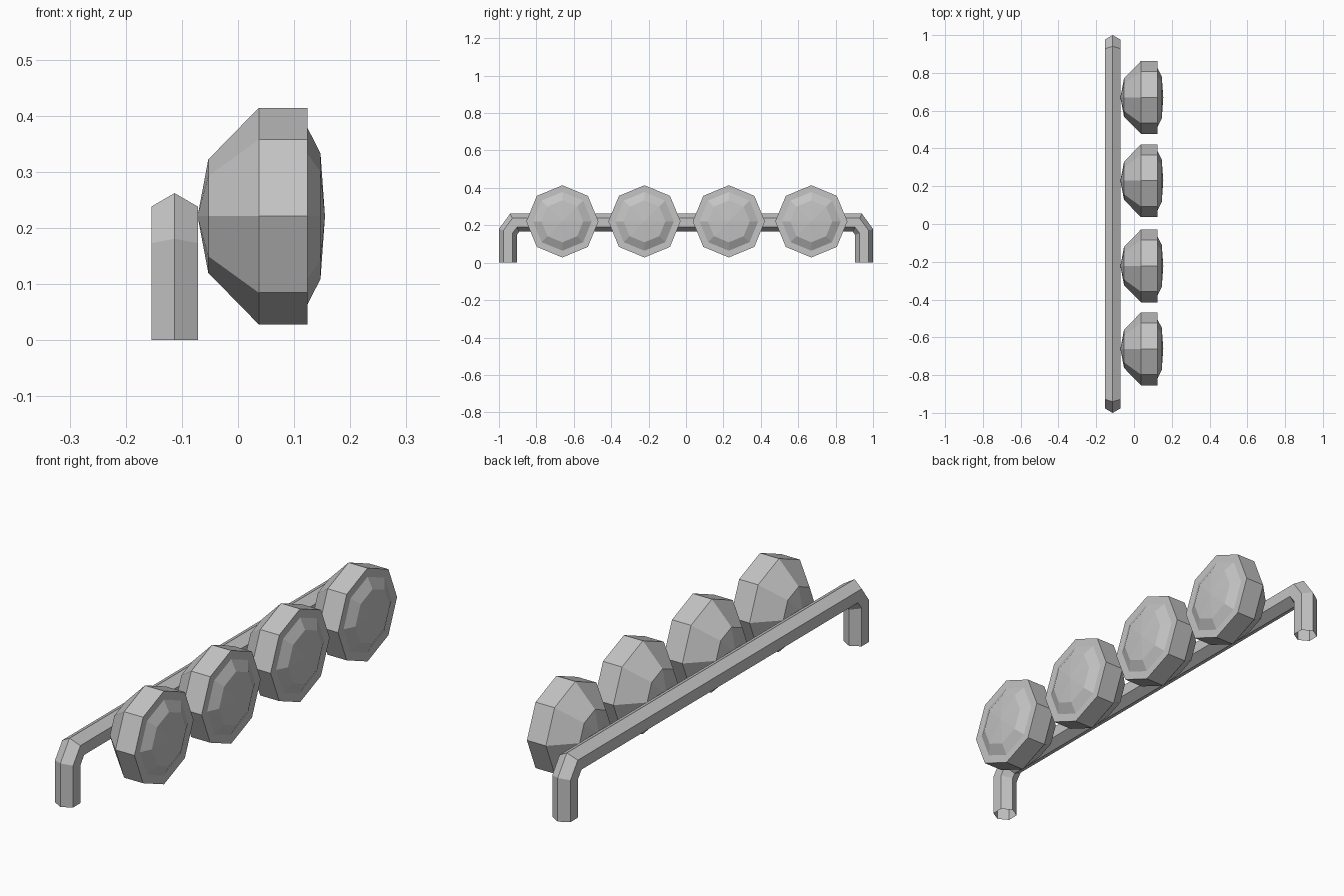
import bpy
import bmesh
from math import cos, sin, tan, pi, atan2
from mathutils import Vector

cube = bpy.data.objects.get("Cube")
if cube:
    bpy.data.objects.remove(cube)

grey = bpy.data.materials.new("plain_grey")
grey.use_nodes = True
grey.diffuse_color = (0.55, 0.55, 0.55, 1)
grey.node_tree.nodes["Principled BSDF"].inputs["Base Color"].default_value = grey.diffuse_color


def finish(name, bm, location=(0, 0, 0)):
    bmesh.ops.recalc_face_normals(bm, faces=bm.faces)
    mesh = bpy.data.meshes.new(name)
    bm.to_mesh(mesh)
    bm.free()
    mesh.materials.append(grey)
    obj = bpy.data.objects.new(name, mesh)
    obj.location = location
    bpy.context.collection.objects.link(obj)
    return obj


def bridge(bm, a, b):
    """Join two rings of vertices; a single vertex acts as a pole."""
    n = max(len(a), len(b))
    for i in range(n):
        j = (i + 1) % n
        corners = [a[i % len(a)], a[j % len(a)], b[j % len(b)], b[i % len(b)]]
        bm.faces.new(list(dict.fromkeys(corners)))


def lamp(name, y):
    # (x, radius) from the rear pole over the housing and rim to the lens pole
    profile = [(-0.072, 0), (-0.053, 0.101), (0.037, 0.193), (0.124, 0.193),
               (0.124, 0.157), (0.147, 0.112), (0.155, 0)]
    bm = bmesh.new()
    rings = []
    for x, r in profile:
        count = 8 if r else 1
        rings.append([bm.verts.new((x, r * sin(k * pi / 4), r * cos(k * pi / 4)))
                      for k in range(count)])
    for a, b in zip(rings, rings[1:]):
        bridge(bm, a, b)
    return finish(name, bm, (0, y, 0.221))


def mounting_bar():
    # Hexagonal tube swept along a path with mitred corners, open at the feet
    half = [(0.952, 0), (0.952, 0.165), (0.916, 0.214)]
    path = [Vector((-y, z)) for y, z in half] + [Vector(p) for p in reversed(half)]
    bm = bmesh.new()
    rings = []
    for i, p in enumerate(path):
        before = (p - path[i - 1]).normalized() if i else None
        after = (path[i + 1] - p).normalized() if i < len(path) - 1 else None
        d_in, d_out = before or after, after or before
        tangent = (d_in + d_out).normalized()
        normal = Vector((-tangent.y, tangent.x))
        stretch = 1 / tangent.dot(d_in)
        ring = []
        for k in range(6):
            side = 0.048 * sin(k * pi / 3)
            out = normal * 0.048 * cos(k * pi / 3) * stretch
            ring.append(bm.verts.new((-0.113 + side, p.x + out.x, p.y + out.y)))
        rings.append(ring)
    for a, b in zip(rings, rings[1:]):
        bridge(bm, a, b)
    return finish("mounting_bar", bm)


mounting_bar()
for number, y in enumerate((-0.661, -0.222, 0.229, 0.67), 1):
    lamp(f"lamp_{number}", y)
